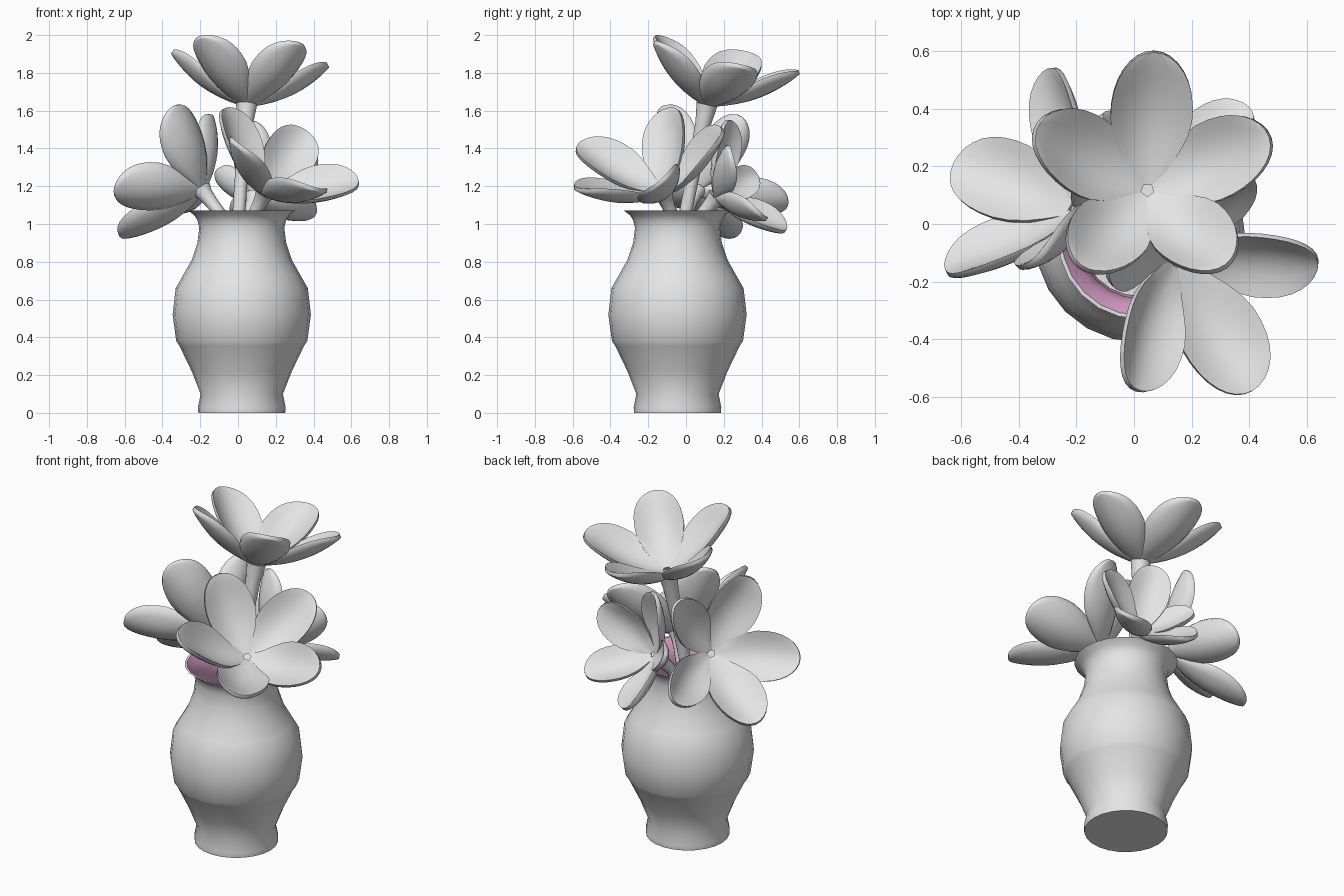
import bpy, bmesh, math
from mathutils import Vector

if "Cube" in bpy.data.objects:
    bpy.data.objects.remove(bpy.data.objects["Cube"])


def material(name, rgb):
    m = bpy.data.materials.new(name)
    m.diffuse_color = (*rgb, 1)
    m.use_nodes = True
    m.node_tree.nodes["Principled BSDF"].inputs["Base Color"].default_value = m.diffuse_color
    return m


GREY = material("pale grey", (0.78, 0.78, 0.78))
PINK = material("soft pink", (0.74, 0.36, 0.62))


def finish(bm, name, mats=(GREY,), angle=50):
    bmesh.ops.remove_doubles(bm, verts=bm.verts, dist=0.0005)
    me = bpy.data.meshes.new(name)
    bm.to_mesh(me)
    bm.free()
    ob = bpy.data.objects.new(name, me)
    bpy.context.collection.objects.link(ob)
    for m in mats:
        me.materials.append(m)
    bpy.ops.object.select_all(action='DESELECT')
    ob.select_set(True)
    bpy.context.view_layer.objects.active = ob
    bpy.ops.object.shade_smooth_by_angle(angle=math.radians(angle))
    return ob


def skin(bm, rings):
    """Join a list of closed rings of vertices with quads."""
    faces = []
    for a, b in zip(rings, rings[1:]):
        n = len(a)
        for i in range(n):
            j = (i + 1) % n
            faces.append(bm.faces.new((a[i], a[j], b[j], b[i])))
    return faces


# Vase: lathed outer wall, rim, pink inner wall, grey floor
VX, VY, SEG = 0.02, -0.045, 24
outer = [(.23, 0), (.232, .03), (.218, .10), (.265, .22), (.33, .355), (.347, .38),
         (.366, .52), (.35, .66), (.31, .73), (.265, .81), (.235, .90),
         (.225, .98), (.235, 1.02), (.25, 1.045), (.285, 1.072)]
inner = [(.272, 1.072), (.236, 1.03), (.213, .98), (.222, .90), (.252, .81), (.335, .66),
         (.35, .52), (.32, .36), (.205, .10), (.21, .025)]
bm = bmesh.new()
rings = []
for r, z in outer + inner:
    rings.append([bm.verts.new((VX + r * math.cos(2 * math.pi * i / SEG),
                                VY + r * math.sin(2 * math.pi * i / SEG), z)) for i in range(SEG)])
walls = skin(bm, rings)
for k, f in enumerate(walls):
    f.material_index = 1 if k // SEG >= len(outer) else 0
bm.faces.new(rings[0][::-1])
bm.faces.new(rings[-1])
finish(bm, "vase", (GREY, PINK), 40)


# Petal: cupped blade from the flower centre to its tip, opening along the axis
def petal(name, centre, tip, axis, ratio=0.55):
    centre, tip = Vector(centre), Vector(tip)
    along = tip - centre
    length = along.length
    along.normalize()
    up = Vector(axis).normalized()
    up = (up - along * up.dot(along)).normalized()
    side = along.cross(up)
    half = length * ratio / 2
    NT, NU = 12, 8
    bm = bmesh.new()

    def point(t, u, layer):
        # blade outline: narrow neck, widest past the middle, round tip
        s = max(0.0, (t - 0.57) / 0.43)
        w = math.sqrt(max(0.0, 1 - s ** 2.3))
        if t < 0.57:
            w = 0.17 + 0.83 * math.sin(t / 0.57 * math.pi / 2) ** 1.25
        # lengthwise belly, raised sides, thickness fading at the edge
        h = -0.055 * math.sin(math.pi * t) + 0.085 * (u * w) ** 2
        edge = max(abs(u) ** 4, s ** 6)
        thick = 0.034 * (1 - 0.4 * edge)
        return (centre + along * (length * t) + side * (half * w * u)
                + up * (h * length * 1.5 + 0.004 + layer * thick / 2))

    rings = []
    for k in range(NT + 1):
        t = 0.06 + 0.94 * math.sin(k / NT * math.pi / 2)
        us = [-1 + 2 * i / NU for i in range(NU + 1)]
        rings.append([bm.verts.new(point(t, u, 1)) for u in us] +
                     [bm.verts.new(point(t, u, -1)) for u in reversed(us)])
    skin(bm, rings)
    n = NU + 1
    for ring in (rings[0], rings[-1]):
        for i in range(NU):
            bm.faces.new((ring[i], ring[i + 1], ring[2 * n - 2 - i], ring[2 * n - 1 - i]))
    bmesh.ops.remove_doubles(bm, verts=bm.verts, dist=0.0005)
    bmesh.ops.recalc_face_normals(bm, faces=bm.faces)
    return finish(bm, name, angle=60)


# Stem: curved round tube that flares into the flower base
def stem(name, foot, mouth, centre, axis):
    foot, mouth, centre = Vector(foot), Vector(mouth), Vector(centre)
    top = centre + Vector(axis).normalized() * 0.005
    path = [foot, mouth, mouth.lerp(top, 0.5), mouth.lerp(top, 0.82), top]
    radii = [.034, .034, .035, .042, .056]
    bm = bmesh.new()
    rings = []
    for i, (p, r) in enumerate(zip(path, radii)):
        d = (path[min(i + 1, 4)] - path[max(i - 1, 0)]).normalized()
        a = d.cross(Vector((0, 1, 0.1))).normalized()
        b = d.cross(a)
        rings.append([bm.verts.new(p + (a * math.cos(q) + b * math.sin(q)) * r)
                      for q in [2 * math.pi * k / 12 for k in range(12)]])
    skin(bm, rings)
    bm.faces.new(rings[0])
    bm.faces.new(rings[-1])
    bmesh.ops.recalc_face_normals(bm, faces=bm.faces)
    finish(bm, name)


# Flowers: centre, facing axis, stem position at the vase mouth, petal tips
flowers = {
    "top_flower": ((.045, .11, 1.63), (.07, .26, 1), (.005, .0, 1.07),
                   [(.07, .60, 1.80), (.475, .30, 1.83), (-.345, .33, 1.90),
                    (-.19, -.15, 1.99), (.32, -.15, 1.955)]),
    "left_flower": ((-.19, .05, 1.18), (-.75, .5, .45), (-.09, .0, 1.05),
                    [(-.65, -.17, 1.19), (-.62, .21, .93), (-.34, -.13, 1.62),
                     (-.135, .29, 1.57), (-.29, .54, 1.10)]),
    "front_flower": ((.14, -.12, 1.16), (.5, -.55, .7), (.07, -.06, 1.02),
                     [(-.075, -.09, 1.61), (.355, .20, 1.49), (.64, -.13, 1.22),
                      (.41, -.58, 1.18), (-.01, -.57, 1.42)]),
    "back_flower": ((.09, .16, 1.14), (.35, .75, .45), (.05, .04, 1.0),
                    [(.40, .40, 1.04), (.02, .53, .97), (.41, .23, 1.38),
                     (.045, .23, 1.55), (-.12, .37, 1.26)]),
}
# Petals that twist away from the facing of their flower
twisted = {("front_flower", 4): (.7, .18, .72)}
# Petals that are slimmer than the rest
slim = {("front_flower", 4): .5, ("left_flower", 4): .48, ("left_flower", 3): .5}
for name, (centre, axis, mouth, tips) in flowers.items():
    foot = (VX + (VX - mouth[0]) * 0.5, VY + (VY - mouth[1]) * 0.5, 0.15)
    stem(name + "_stem", foot, mouth, centre, axis)
    for i, tip in enumerate(tips):
        petal(f"{name}_petal_{i + 1}", centre, tip, twisted.get((name, i), axis),
              slim.get((name, i), .55))
